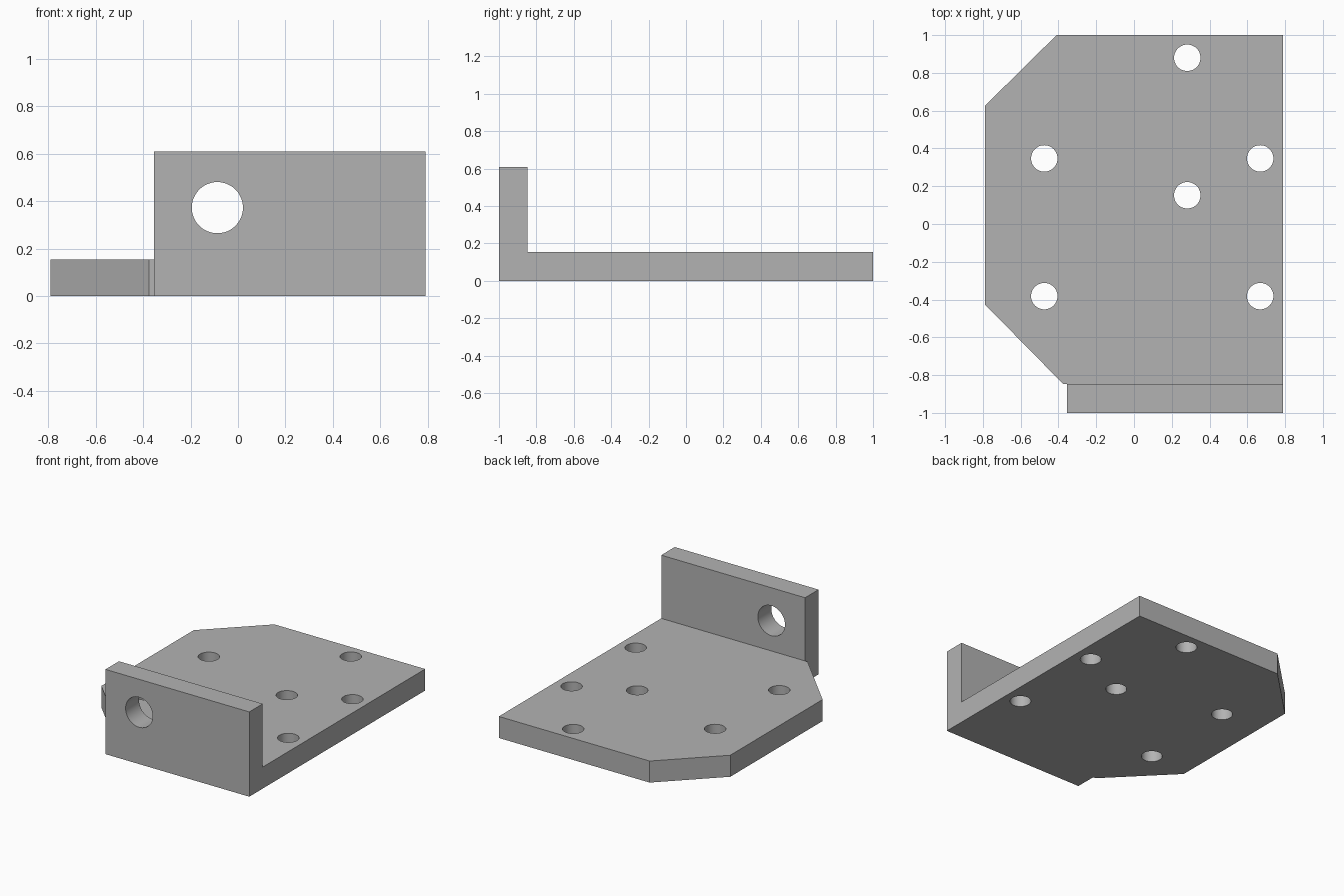
import bpy
import bmesh
import math
from mathutils import Matrix, Vector

cube = bpy.data.objects.get("Cube")
if cube:
    bpy.data.objects.remove(cube, do_unlink=True)

PLATE_Z = 0.155     # plate thickness
WALL_Z = 0.61       # height of the upright flange
WALL_Y = -0.847     # inner face of the flange
LEFT, RIGHT = -0.355, 0.79

grey = bpy.data.materials.new("plain grey")
grey.use_nodes = True
colour = (0.45, 0.45, 0.45, 1)
grey.diffuse_color = colour
grey.node_tree.nodes["Principled BSDF"].inputs["Base Color"].default_value = colour


def make_object(name, bm):
    bmesh.ops.recalc_face_normals(bm, faces=bm.faces)
    mesh = bpy.data.meshes.new(name)
    bm.to_mesh(mesh)
    bm.free()
    mesh.materials.append(grey)
    obj = bpy.data.objects.new(name, mesh)
    bpy.context.collection.objects.link(obj)
    return obj


def raise_face(bm, face, height):
    """Extrude a face straight up and return the new cap."""
    geom = bmesh.ops.extrude_face_region(bm, geom=[face])["geom"]
    verts = [g for g in geom if isinstance(g, bmesh.types.BMVert)]
    bmesh.ops.translate(bm, verts=verts, vec=(0, 0, height))
    return next(g for g in geom if isinstance(g, bmesh.types.BMFace))


# Plate with two clipped corners and a tab under the flange
outline = [(LEFT, -1), (RIGHT, -1), (RIGHT, WALL_Y), (RIGHT, 1), (-0.41, 1),
           (-0.79, 0.625), (-0.79, -0.425), (-0.375, WALL_Y), (LEFT, WALL_Y)]
bm = bmesh.new()
base = bm.faces.new([bm.verts.new((x, y, 0)) for x, y in outline])
top = raise_face(bm, base, PLATE_Z)

# Upright flange, raised from the front strip of the plate
def top_vert(x):
    return min(top.verts, key=lambda v: (v.co - Vector((x, WALL_Y, PLATE_Z))).length)

bmesh.utils.face_split(top, top_vert(LEFT), top_vert(RIGHT))
strip = min((f for f in bm.faces if f.calc_center_median().z > PLATE_Z - 0.001),
            key=lambda f: f.calc_center_median().y)
raise_face(bm, strip, WALL_Z - PLATE_Z)
bmesh.ops.recalc_face_normals(bm, faces=bm.faces)
bmesh.ops.dissolve_limit(bm, angle_limit=math.radians(1), verts=bm.verts, edges=bm.edges)
bracket = make_object("angle_bracket", bm)

# Bolt holes through the plate and one large hole through the flange
cutter_bm = bmesh.new()


def add_drill(radius, matrix):
    bmesh.ops.create_cone(cutter_bm, cap_ends=True, segments=48, radius1=radius,
                          radius2=radius, depth=0.4, matrix=matrix)


grid_holes = [(x, y) for x in (-0.475, 0.668) for y in (-0.382, 0.347)]
for x, y in grid_holes + [(0.282, 0.152), (0.282, 0.88)]:
    add_drill(0.07, Matrix.Translation((x, y, PLATE_Z / 2)))
add_drill(0.108, Matrix.Translation((-0.087, -0.92, 0.373)) @ Matrix.Rotation(math.pi / 2, 4, 'X'))
cutter = make_object("hole_cutter", cutter_bm)
cutter.hide_render = True

holes = bracket.modifiers.new("holes", 'BOOLEAN')
holes.operation = 'DIFFERENCE'
holes.solver = 'EXACT'
holes.object = cutter

# Apply the cut, remove the helper and keep the edges crisp
bpy.ops.object.select_all(action='DESELECT')
bracket.select_set(True)
bpy.context.view_layer.objects.active = bracket
bpy.ops.object.modifier_apply(modifier=holes.name)
bpy.data.objects.remove(cutter, do_unlink=True)
bpy.ops.object.shade_smooth_by_angle(angle=math.radians(30))
